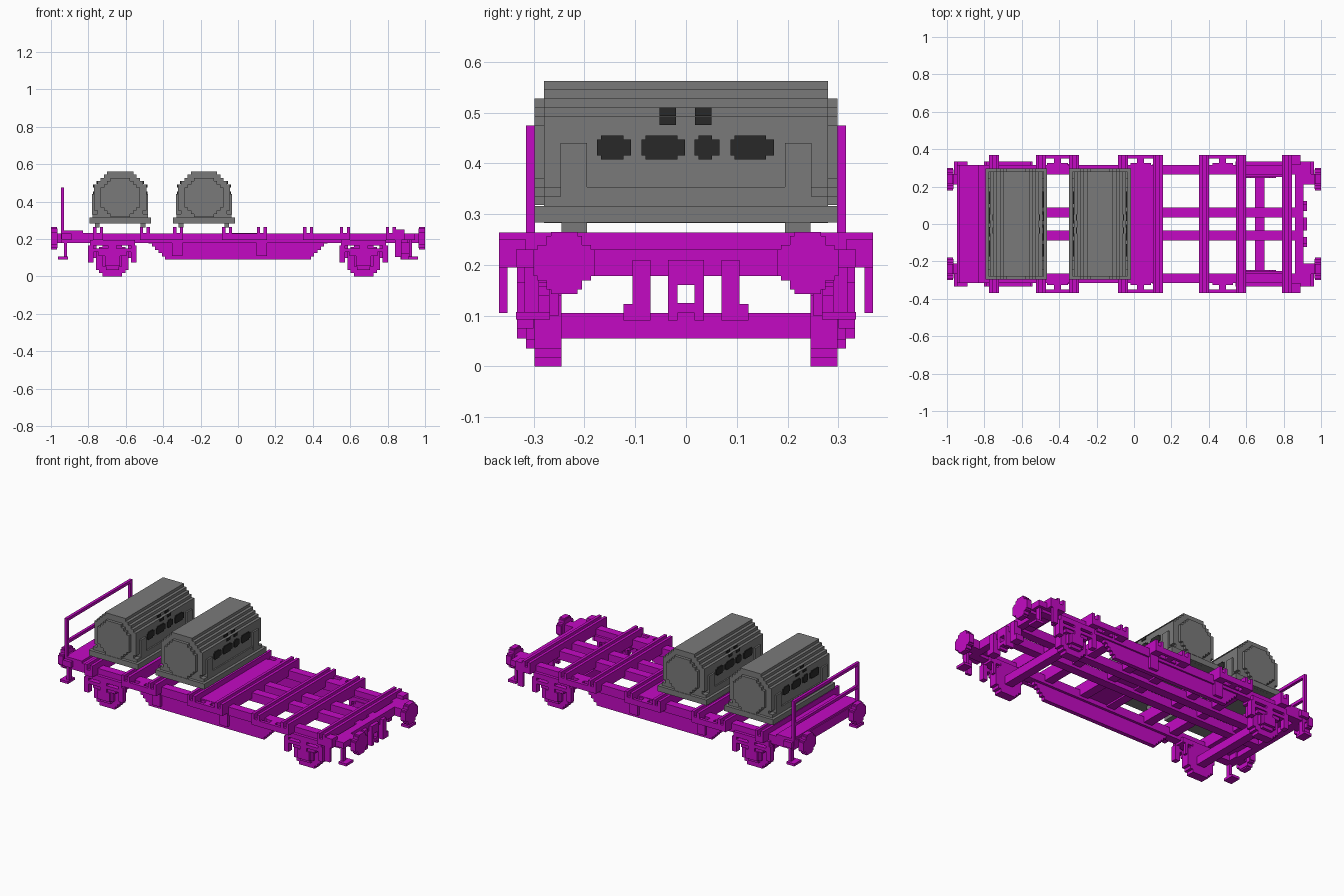
import bpy, bmesh, math
from mathutils import Matrix, Vector

cube = bpy.data.objects.get("Cube")
if cube:
    bpy.data.objects.remove(cube)

V = 0.0175  # block size of the stepped style


def material(name, color):
    m = bpy.data.materials.new(name)
    m.use_nodes = True
    m.diffuse_color = (*color, 1)
    m.node_tree.nodes["Principled BSDF"].inputs["Base Color"].default_value = (*color, 1)
    return m


MAGENTA = material("magenta", (0.55, 0.003, 0.55))
GREY = material("grey", (0.195, 0.195, 0.195))
DARK = material("dark grey", (0.022, 0.022, 0.022))


def finish(name, bm, mat):
    bmesh.ops.recalc_face_normals(bm, faces=bm.faces)
    me = bpy.data.meshes.new(name)
    bm.to_mesh(me)
    bm.free()
    me.materials.append(mat)
    ob = bpy.data.objects.new(name, me)
    bpy.context.collection.objects.link(ob)
    return ob


def boxes(name, items, mat=MAGENTA, mx=False, my=False):
    """Boxes given as (x0, x1, y0, y1, z0, z1), optionally mirrored."""
    bm = bmesh.new()
    for x0, x1, y0, y1, z0, z1 in items:
        for sx in (1, -1) if mx else (1,):
            for sy in (1, -1) if my else (1,):
                c = Vector((sx * (x0 + x1) / 2, sy * (y0 + y1) / 2, (z0 + z1) / 2))
                s = Matrix.Diagonal((x1 - x0, y1 - y0, z1 - z0, 1))
                bmesh.ops.create_cube(bm, size=1, matrix=Matrix.Translation(c) @ s)
    return finish(name, bm, mat)


def half_width(row, n):
    return round(math.sqrt(max(0, (n + 0.3) ** 2 - (row + 0.5) ** 2)))


def prism(name, outline, axis, lo, hi, mat=MAGENTA):
    """Extrude a 2D outline (u, z) along the x or y axis."""
    bm = bmesh.new()
    place = (lambda u, z, d: (d, u, z)) if axis == "x" else (lambda u, z, d: (u, d, z))
    face = bm.faces.new([bm.verts.new(place(u, z, lo)) for u, z in outline])
    ext = bmesh.ops.extrude_face_region(bm, geom=[face])
    moved = [g for g in ext["geom"] if isinstance(g, bmesh.types.BMVert)]
    bmesh.ops.translate(bm, verts=moved, vec=Vector(place(0, 0, hi - lo)))
    return finish(name, bm, mat)


def stepped_disc(name, u, z, n, axis, lo, hi, mat=MAGENTA):
    """Blocky disc with a radius of n steps."""
    right = []
    for row in range(-n, n):
        w = half_width(row, n) * V
        right += [(w, row * V), (w, (row + 1) * V)]
    pts = right + [(-a, b) for a, b in reversed(right)]
    clean = [p for i, p in enumerate(pts) if p != pts[i - 1]]
    return prism(name, [(u + a, z + b) for a, b in clean], axis, lo, hi, mat)


# Side sills, centre sills and headstocks
boxes("side_sill", [(-0.945, 0.905, 0.265, 0.315, 0.178, 0.23)], my=True)
boxes("centre_sill", [(-0.93, 0.87, 0.035, 0.088, 0.178, 0.23)], my=True)
boxes("headstock", [(-0.945, -0.9, -0.315, 0.315, 0.178, 0.23),
                    (0.86, 0.905, -0.315, 0.315, 0.178, 0.23)])

# Stepped deep webs below the sills
steps = [(0.39 + i * V, 0.09 + i * V) for i in range(6)]
web = []
for x, z in steps:
    web += [(x, z), (x, z + V)]
web += [(-x, z) for x, z in reversed(web)]
for side, s in (("left", 1), ("right", -1)):
    lo, hi = sorted((s * 0.28, s * 0.305))
    prism("sill_web_" + ("back" if s > 0 else "front"), web, "y", lo, hi)

# Deck plates
boxes("deck_plates", [(-0.945, -0.775, -0.315, 0.315, 0.21, 0.232),
                      (-0.94, -0.83, -0.315, 0.315, 0.23, 0.245),
                      (-0.04, 0.11, -0.315, 0.315, 0.205, 0.232)])

# Cross bolsters: slotted beams
bolsters = (-0.748, -0.498, -0.32, -0.058, 0.128, 0.375, 0.572, 0.817)
items = []
for x in bolsters:
    items.append((x - 0.027, x + 0.027, -0.368, 0.368, 0.195, 0.232))
    items += [(x + a, x + a + V, -0.368, 0.368, 0.23, 0.264) for a in (-0.027, 0.0095)]
boxes("cross_bolsters", items)

# Outer pocket rails between paired bolsters
items = []
for a, b in ((-0.498, -0.32), (-0.058, 0.128), (0.375, 0.572)):
    m = (a + b) / 2
    items += [(a, b, 0.35, 0.368, 0.195, 0.23),
              (m - 0.055, m + 0.055, 0.312, 0.325, 0.195, 0.23),
              (m - 0.018, m + 0.018, 0.312, 0.352, 0.195, 0.23)]
boxes("pocket_rails", items, my=True)
boxes("sill_brackets", [(-0.352, -0.298, 0.3, 0.322, 0.11, 0.21),
                        (0.1, 0.155, 0.3, 0.322, 0.11, 0.21)], my=True)
boxes("end_grips", [(0.84, 0.89, 0.315, 0.368, 0.195, 0.25),
                    (0.84, 0.875, 0.352, 0.368, 0.105, 0.2)], my=True)

# Wheelsets, axle boxes and springs
AX = 0.672
for s in (-1, 1):
    x = s * AX
    end = "left" if s > 0 else "right"
    boxes("axle_" + end, [(x - 0.026, x + 0.026, -0.25, 0.25, 0.055, 0.105)])
    for t in (-1, 1):
        tag = end + ("_back" if t > 0 else "_front")
        stepped_disc("wheel_" + tag, x, 0.0875, 5, "y", *sorted((t * 0.245, t * 0.298)))
        stepped_disc("wheel_hub_" + tag, x, 0.0875, 3, "y", *sorted((t * 0.29, t * 0.315)))
boxes("axle_guards", [
    (AX - 0.04, AX + 0.04, 0.3, 0.333, 0.055, 0.11),
    (AX - 0.022, AX + 0.022, 0.3, 0.333, 0.1, 0.175),
    (AX - 0.1, AX + 0.1, 0.3, 0.333, 0.13, 0.15),
    (AX - 0.075, AX + 0.075, 0.3, 0.325, 0.11, 0.135),
    (AX - 0.13, AX - 0.1, 0.3, 0.333, 0.075, 0.165),
    (AX + 0.1, AX + 0.13, 0.3, 0.333, 0.075, 0.165),
    (AX - 0.12, AX + 0.12, 0.25, 0.333, 0.165, 0.195),
    (AX - 0.1, AX - 0.085, 0.25, 0.27, 0.1, 0.18),
    (AX + 0.085, AX + 0.1, 0.25, 0.27, 0.1, 0.18)], mx=True, my=True)

# Buffers, corner steps, coupling and hangers
for s in (-1, 1):
    for t in (-1, 1):
        tag = ("left" if s > 0 else "right") + ("_back" if t > 0 else "_front")
        stepped_disc("buffer_head_" + tag, t * 0.24, 0.204, 4 - 1, "x", *sorted((s * 0.965, s * 0.985)))
        stepped_disc("buffer_face_" + tag, t * 0.24, 0.204, 4 - 1, "x", *sorted((s * 0.97, s * 1.0)))
boxes("buffer_rims", [(0.968, 1.0, 0.18, 0.3, 0.178, 0.23),
                      (0.968, 1.0, 0.214, 0.266, 0.143, 0.265)], mx=True, my=True)
boxes("buffer_shafts", [(0.89, 0.975, 0.21, 0.268, 0.178, 0.23)], mx=True, my=True)
boxes("corner_steps", [(0.91, 0.963, 0.268, 0.335, 0.092, 0.107),
                       (0.913, 0.93, 0.29, 0.318, 0.1, 0.2),
                       (0.89, 0.945, 0.268, 0.335, 0.195, 0.23)], mx=True, my=True)
boxes("coupling", [(0.87, 0.925, 0.017, 0.035, 0.09, 0.21),
                   (0.87, 0.925, 0, 0.02, 0.16, 0.21),
                   (0.87, 0.925, 0, 0.02, 0.105, 0.125)], my=True)
boxes("hangers", [(0.875, 0.925, 0.07, 0.105, 0.09, 0.21),
                  (0.875, 0.925, 0.1, 0.123, 0.09, 0.123)], my=True)

# End railing
boxes("railing", [(-0.947, -0.93, y, y + V, 0.2, 0.475) for y in (-0.315, 0.2975)]
      + [(-0.947, -0.93, -0.315, 0.315, z, z + V) for z in (0.32, 0.4575)])

# Drums with end caps, cradles and painted marks
CZ = 0.4225
for name, cx in (("rear_drum", -0.63), ("middle_drum", -0.182)):
    stepped_disc(name + "_body", cx, CZ, 8, "y", -0.28, 0.28, GREY)
    stepped_disc(name + "_end_caps", cx, CZ, 6, "y", -0.298, 0.298, GREY)
    cradle = []
    for s in (-1, 1):
        def span(a, b):
            return sorted((cx + s * a, cx + s * b))
        cradle += [(*span(0, 0.165), -0.298, 0.298, 0.283, 0.316),
                   (*span(0.05, 0.148), -0.28, 0.28, 0.315, 0.335),
                   (*span(0.1, 0.148), -0.195, 0.195, 0.333, 0.353),
                   (*span(0.11, 0.135), -0.245, -0.195, 0.262, 0.285),
                   (*span(0.11, 0.135), 0.195, 0.245, 0.262, 0.285),
                   (*span(0.08, 0.15), -0.247, -0.195, 0.33, 0.44),
                   (*span(0.08, 0.15), 0.195, 0.247, 0.33, 0.44)]
    boxes(name + "_cradle", cradle, GREY)
    marks = []
    for s in (-1, 1):
        for y0, y1 in ((-0.175, -0.108), (-0.088, -0.002), (0.017, 0.066), (0.088, 0.173)):
            x0, x1 = sorted((cx + s * 0.139, cx + s * 0.145))
            ya, yb = sorted((s * y0, s * y1))
            marks += [(x0, x1, ya, yb, 0.415, 0.447),
                      (x0, x1, ya + 0.008, yb - 0.015, 0.408, 0.455)]
        for y in (-0.036, 0.034):
            # upper marks follow the stepped surface row by row
            for row in (3, 4):
                w = half_width(row, 8) * V
                x0, x1 = sorted((cx + s * (w - 0.001), cx + s * (w + 0.005)))
                z = CZ + row * V
                marks.append((x0, x1, y - 0.016, y + 0.016, z + 0.001, z + V))
    boxes(name + "_painted_marks", marks, DARK)
